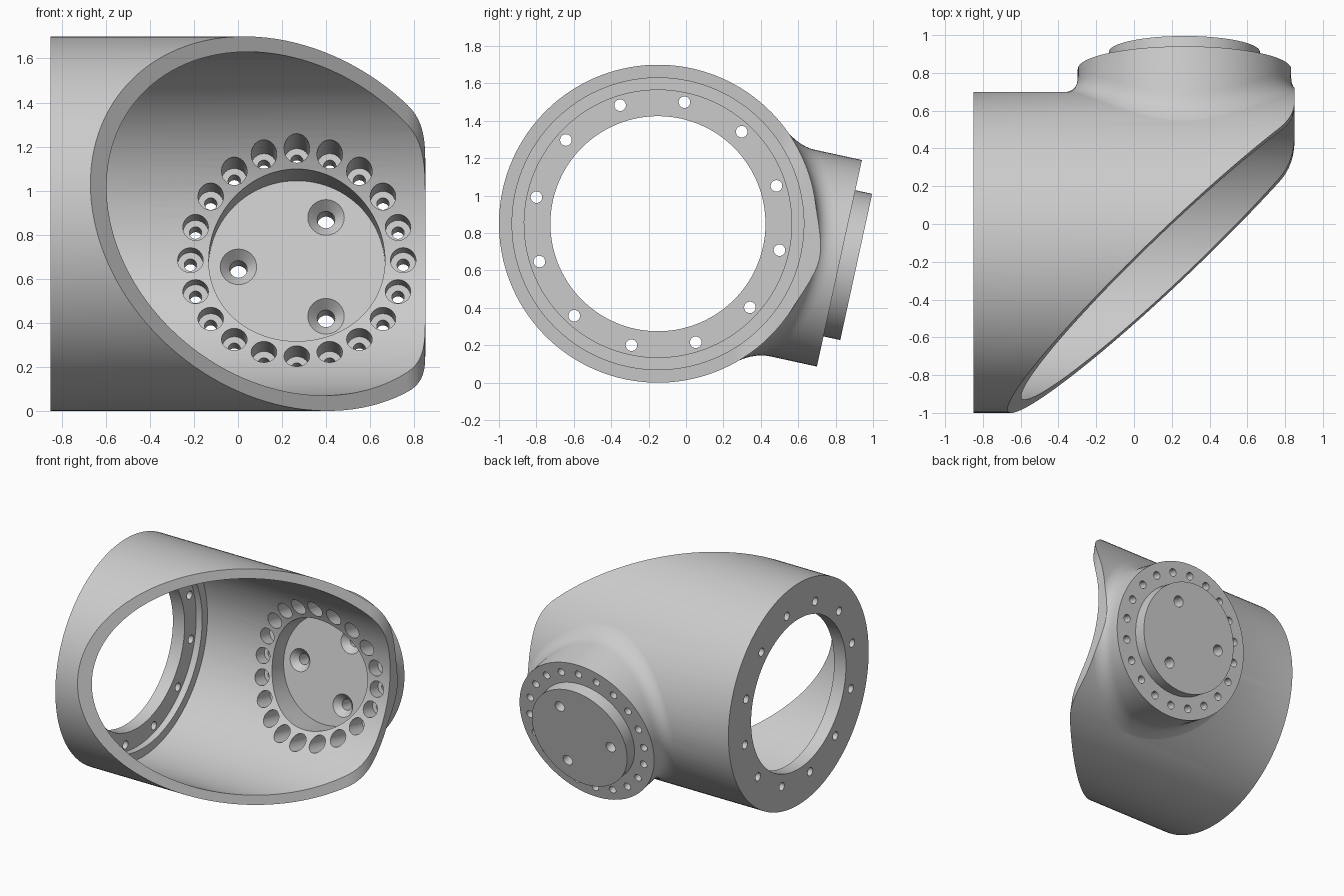
import bpy, bmesh, math
from mathutils import Matrix, Vector

cube = bpy.data.objects.get("Cube")
if cube:
    bpy.data.objects.remove(cube, do_unlink=True)

TUBE_R, BORE_R, HALF = 0.85, 0.78, 0.85   # main tube
BOSS_X, BOSS_R, BLEND = 0.267, 0.565, 0.1  # side boss
TILT = math.radians(-12.3)                # roll of the whole part about the tube


def loft(bm, rings):
    """Closed solid through equal-length rings of points."""
    loops = [[bm.verts.new(p) for p in ring] for ring in rings]
    n = len(loops[0])
    for a, b in zip(loops, loops[1:]):
        for i in range(n):
            j = (i + 1) % n
            bm.faces.new((a[i], a[j], b[j], b[i]))
    bm.faces.new(loops[0][::-1])
    bm.faces.new(loops[-1])


def place(axis, h, u, v):
    return Vector((h, u, v)) if axis == "x" else Vector((v, h, u))


def turned(bm, profile, axis, n, centre=(0, 0, 0)):
    """Turn (height, radius) pairs about the x or y axis."""
    c = Vector(centre)
    steps = [math.tau * i / n for i in range(n)]
    loft(bm, [[c + place(axis, h, r * math.cos(t), r * math.sin(t)) for t in steps]
              for h, r in profile])


def make(name, bm):
    bmesh.ops.recalc_face_normals(bm, faces=bm.faces[:])
    mesh = bpy.data.meshes.new(name)
    bm.to_mesh(mesh)
    bm.free()
    ob = bpy.data.objects.new(name, mesh)
    bpy.context.collection.objects.link(ob)
    return ob


def combine(target, tool, operation):
    mod = target.modifiers.new(tool.name, "BOOLEAN")
    mod.operation, mod.object, mod.solver = operation, tool, "EXACT"
    bpy.context.view_layer.objects.active = target
    bpy.ops.object.modifier_apply(modifier=mod.name)
    bpy.data.objects.remove(tool, do_unlink=True)


# Main tube, solid for now
bm = bmesh.new()
turned(bm, [(-HALF, TUBE_R), (1.0, TUBE_R)], "x", 128)
housing = make("elbow_housing", bm)

# Side boss with raised disc and a soft blend onto the tube
bm = bmesh.new()
N = 96
angles = [math.tau * i / N for i in range(N)]


def tube_height(r, t):
    return math.sqrt(TUBE_R ** 2 - (r * math.cos(t)) ** 2)


def boss_ring(fn):
    ring = []
    for t in angles:
        r, h = fn(t)
        ring.append(Vector((BOSS_X, 0, 0)) + place("y", h, r * math.cos(t), r * math.sin(t)))
    return ring


def blend_point(s):
    def fn(t):
        foot = tube_height(BOSS_R, t)
        end = tube_height(BOSS_R + BLEND, t) - 0.003
        h = (1 - s) ** 2 * (foot + BLEND) + 2 * s * (1 - s) * foot + s * s * end
        return BOSS_R + BLEND * s * s, h
    return fn


flat = [(0.4, 1.085), (0.4, 0.993), (BOSS_R, 0.993)]
rings = [boss_ring(lambda t, p=p: p) for p in flat]
rings += [boss_ring(blend_point(i / 8)) for i in range(9)]
rings.append(boss_ring(lambda t: (BOSS_R + BLEND, 0.3)))
loft(bm, rings)
combine(housing, make("boss", bm), "UNION")

# Slanted mouth with a rounded tip, trimmed by a prism
slope = 1 / 1.045


def mouth(x):
    return -TUBE_R + (x + 0.67) * slope


tip = Vector((HALF, mouth(HALF)))
start = tip - Vector((1, slope)).normalized() * 0.11
stop = tip + Vector((0, 0.11))
profile = [Vector((-1.2, 1.5)), Vector((-1.2, mouth(-1.2)))]
for i in range(9):
    s = i / 8
    profile.append(start * (1 - s) ** 2 + tip * 2 * s * (1 - s) + stop * s * s)
profile.append(Vector((HALF, 1.5)))
bm = bmesh.new()
loft(bm, [[Vector((p.x, p.y, z)) for p in profile] for z in (-1.2, 1.2)])
combine(housing, make("mouth_trim", bm), "INTERSECT")

# Stepped bore leaving the end flange
bm = bmesh.new()
turned(bm, [(-1.1, 0.575), (-0.75, 0.575), (-0.75, 0.715), (-0.7, 0.715),
            (-0.7, BORE_R), (1.5, BORE_R)], "x", 128)
combine(housing, make("bore", bm), "DIFFERENCE")

# Round recess behind the raised disc
bm = bmesh.new()
turned(bm, [(0.2, 0.4), (0.92, 0.4)], "y", N, (BOSS_X, 0, 0))
combine(housing, make("recess", bm), "DIFFERENCE")


# Bolt holes: boss ring, disc and end flange
def hole_circle(bm, count, radius, shape, axis, offset=0.0, centre=(0, 0, 0)):
    for i in range(count):
        t = offset + math.tau * i / count
        c = Vector(centre) + place(axis, 0, radius * math.cos(t), radius * math.sin(t))
        turned(bm, shape, axis, 24, c)


bm = bmesh.new()
boss_centre = (BOSS_X, 0, 0)
hole_circle(bm, 20, 0.483, [(0.3, 0.058), (0.88, 0.058), (0.88, 0.028), (1.2, 0.028)],
            "y", 0, boss_centre)
hole_circle(bm, 3, 0.265, [(0.85, 0.083), (0.92, 0.083), (0.97, 0.04), (1.2, 0.04)],
            "y", -math.pi / 2, boss_centre)
hole_circle(bm, 12, 0.665, [(-1.1, 0.031), (-0.6, 0.031)], "x")
combine(housing, make("bolt_holes", bm), "DIFFERENCE")

# Roll into position and finish
housing.data.transform(Matrix.Translation((0, -0.15, 0.85)) @ Matrix.Rotation(TILT, 4, "X"))
grey = bpy.data.materials.new("plain_grey")
grey.use_nodes = True
colour = (0.6, 0.6, 0.6, 1)
grey.diffuse_color = colour
grey.node_tree.nodes["Principled BSDF"].inputs["Base Color"].default_value = colour
housing.data.materials.clear()
housing.data.materials.append(grey)
bpy.ops.object.select_all(action="DESELECT")
housing.select_set(True)
bpy.context.view_layer.objects.active = housing
bpy.ops.object.shade_smooth_by_angle(angle=math.radians(30))
